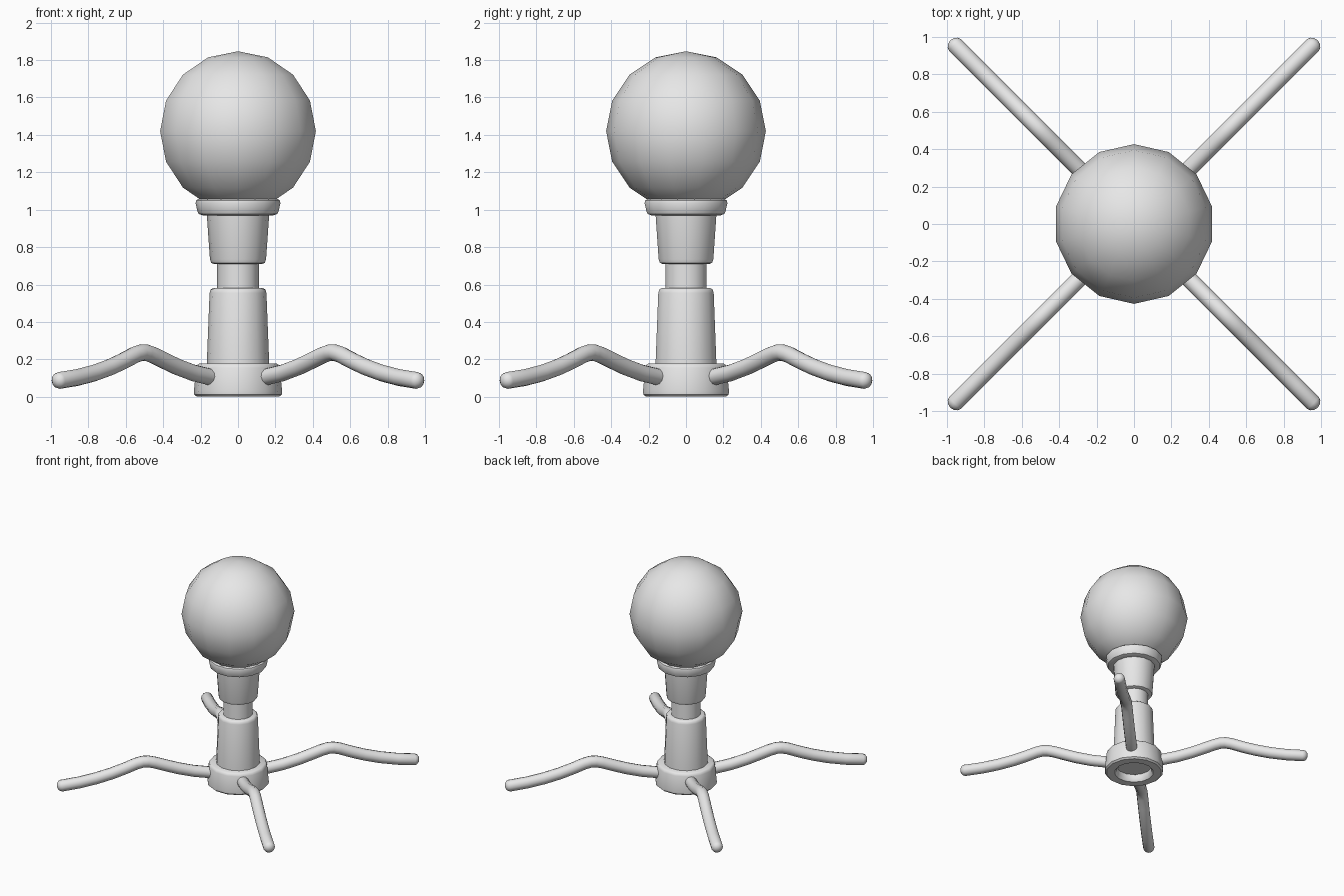
import bpy, bmesh, math
from mathutils import Vector

SIDES = 14

cube = bpy.data.objects.get("Cube")
if cube:
    bpy.data.objects.remove(cube, do_unlink=True)

grey = bpy.data.materials.new("plain grey")
grey.use_nodes = True
grey.diffuse_color = (0.8, 0.8, 0.8, 1)
grey.node_tree.nodes["Principled BSDF"].inputs["Base Color"].default_value = (0.8, 0.8, 0.8, 1)


def finish(bm, name, angle=40):
    """Turn a bmesh into a smooth-shaded object with sharp edges kept."""
    bmesh.ops.recalc_face_normals(bm, faces=bm.faces)
    mesh = bpy.data.meshes.new(name)
    bm.to_mesh(mesh)
    bm.free()
    mesh.materials.append(grey)
    obj = bpy.data.objects.new(name, mesh)
    bpy.context.collection.objects.link(obj)
    bpy.ops.object.select_all(action='DESELECT')
    obj.select_set(True)
    bpy.context.view_layer.objects.active = obj
    bpy.ops.object.shade_smooth_by_angle(angle=math.radians(angle))
    return obj


def skin(bm, rings):
    """Join rings of vertices into a tube and cap both ends."""
    for a, b in zip(rings, rings[1:]):
        for i in range(len(a)):
            j = (i + 1) % len(a)
            bm.faces.new((a[i], a[j], b[j], b[i]))
    bm.faces.new(rings[0])
    bm.faces.new(rings[-1])


def turned(name, profile):
    """Lathe a (radius, height) profile around the z axis."""
    bm = bmesh.new()
    rings = []
    for r, z in profile:
        rings.append([bm.verts.new((r * math.cos(math.tau * i / SIDES),
                                    r * math.sin(math.tau * i / SIDES), z))
                      for i in range(SIDES)])
    skin(bm, rings)
    return finish(bm, name)


def leg(name, path, radius, heading, sides=12):
    """Sweep a round tube along a (distance, height) path, with a rounded tip."""
    out = Vector((math.cos(heading), math.sin(heading), 0))
    side = Vector((-out.y, out.x, 0))
    up = Vector((0, 0, 1))
    points = [out * d + up * z for d, z in path]
    stations = []
    for i, p in enumerate(points):
        t = (points[min(i + 1, len(points) - 1)] - points[max(i - 1, 0)]).normalized()
        stations.append((p, t, radius))
    # Rounded tip
    p, t, _ = stations[-1]
    for a in (30, 60, 80):
        a = math.radians(a)
        stations.append((p + t * radius * 0.8 * math.sin(a), t, radius * math.cos(a)))
    bm = bmesh.new()
    rings = []
    for p, t, r in stations:
        n = t.cross(side)
        rings.append([bm.verts.new(p + r * (side * math.cos(math.tau * i / sides)
                                            + n * math.sin(math.tau * i / sides)))
                      for i in range(sides)])
    skin(bm, rings)
    return finish(bm, name, 60)


# Foot ring with a recess underneath
turned("base", [(0.14, 0.06), (0.14, 0.02), (0.155, 0.0), (0.22, 0.0), (0.234, 0.012),
                (0.236, 0.03), (0.223, 0.155), (0.217, 0.17), (0.205, 0.178), (0.1, 0.178)])

# Stacked column
turned("lower_column", [(0.168, 0.12), (0.166, 0.2), (0.152, 0.555), (0.147, 0.572),
                        (0.135, 0.58)])
turned("neck", [(0.112, 0.55), (0.112, 0.74)])
turned("upper_cup", [(0.13, 0.71), (0.143, 0.716), (0.15, 0.735), (0.168, 0.99)])
turned("collar", [(0.15, 0.97), (0.19, 0.97), (0.21, 0.977), (0.217, 0.992), (0.227, 1.035),
                  (0.223, 1.05), (0.21, 1.058), (0.15, 1.058)])

# Round globe
bm = bmesh.new()
bmesh.ops.create_uvsphere(bm, u_segments=SIDES, v_segments=8, radius=0.427)
bmesh.ops.translate(bm, verts=bm.verts, vec=(0, 0, 1.42))
finish(bm, "globe", 60)

# Four bent legs on the diagonals
path = [(0.12, 0.1), (0.22, 0.107), (0.34, 0.128), (0.46, 0.16), (0.56, 0.194), (0.64, 0.222),
        (0.69, 0.235), (0.73, 0.236), (0.78, 0.224), (0.87, 0.19), (0.97, 0.157),
        (1.09, 0.126), (1.22, 0.102), (1.352, 0.087)]
for k, name in enumerate(("back_left_leg", "back_right_leg",
                          "front_right_leg", "front_left_leg")):
    leg(name, path, 0.045, math.radians(45 + 90 * k))
